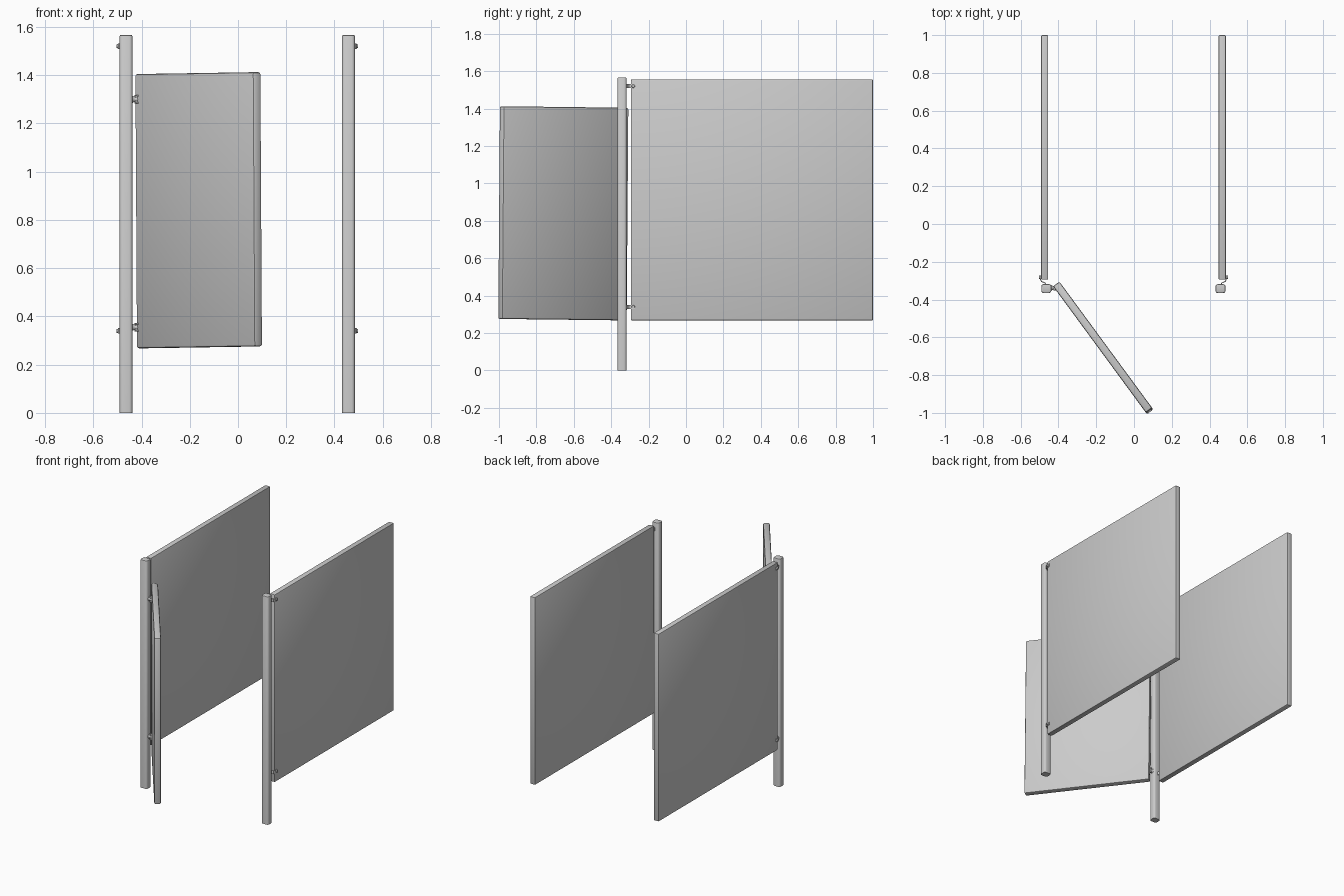
import bpy, bmesh, math
from mathutils import Matrix, Vector

if "Cube" in bpy.data.objects:
    bpy.data.objects.remove(bpy.data.objects["Cube"])


def finish(bm, name, matrix=None):
    if matrix:
        bm.transform(matrix)
    bmesh.ops.recalc_face_normals(bm, faces=bm.faces)
    me = bpy.data.meshes.new(name)
    bm.to_mesh(me)
    bm.free()
    ob = bpy.data.objects.new(name, me)
    bpy.context.collection.objects.link(ob)
    bpy.ops.object.select_all(action='DESELECT')
    ob.select_set(True)
    bpy.context.view_layer.objects.active = ob
    bpy.ops.object.shade_smooth_by_angle(angle=math.radians(35))
    return ob


def box(name, size, matrix, bevel=0.0, segments=1, vertical_bevel=0.0):
    bm = bmesh.new()
    bmesh.ops.create_cube(bm, size=1)
    bmesh.ops.scale(bm, vec=size, verts=bm.verts)
    if vertical_bevel:
        edges = [e for e in bm.edges
                 if abs(e.verts[0].co.z - e.verts[1].co.z) > 1e-4]
        bmesh.ops.bevel(bm, geom=edges, offset=vertical_bevel, segments=3,
                        profile=0.5, affect='EDGES')
    if bevel:
        if vertical_bevel:
            top = max(v.co.z for v in bm.verts)
            edges = [e for e in bm.edges
                     if all(abs(v.co.z - top) < 1e-5 for v in e.verts)]
        else:
            edges = list(bm.edges)
        bmesh.ops.bevel(bm, geom=edges, offset=bevel, segments=segments,
                        profile=0.5, affect='EDGES')
    return finish(bm, name, matrix)


def cylinder(name, r1, r2, start, end, sides=16):
    a, b = Vector(start), Vector(end)
    bm = bmesh.new()
    bmesh.ops.create_cone(bm, cap_ends=True, segments=sides, radius1=r1,
                          radius2=r2, depth=(b - a).length)
    rot = (b - a).to_track_quat('Z', 'Y').to_matrix().to_4x4()
    return finish(bm, name, Matrix.Translation((a + b) / 2) @ rot)


def clip(name, points, z, height):
    # flat strip bent along its centre line, extruded vertically
    half = 0.0025
    pts = [Vector(p) for p in points]
    left, right = [], []
    for i, p in enumerate(pts):
        d = (pts[min(i + 1, len(pts) - 1)] - pts[max(i - 1, 0)]).normalized()
        n = Vector((-d.y, d.x)) * half
        left.append(p + n)
        right.append(p - n)
    bm = bmesh.new()
    face = bm.faces.new([bm.verts.new((p.x, p.y, z - height / 2))
                         for p in left + right[::-1]])
    res = bmesh.ops.extrude_face_region(bm, geom=[face])
    verts = [v for v in res['geom'] if isinstance(v, bmesh.types.BMVert)]
    bmesh.ops.translate(bm, vec=(0, 0, height), verts=verts)
    return finish(bm, name)


T = Matrix.Translation

# Side walls, posts and wall brackets on both sides
for side, label in ((-1, "left"), (1, "right")):
    cx = -0.003
    box(f"{label}_wall", (0.038, 1.295, 1.289),
        T((cx + side * 0.470, 0.3525, 0.9115)), 0.006, 2)
    box(f"{label}_post", (0.053, 0.048, 1.567),
        T((cx + side * 0.461, -0.342, 0.7835)), 0.006, 2, 0.013)
    for z, level in ((0.34, "lower"), (1.52, "upper")):
        path = [(0.491, -0.272), (0.491, -0.295), (0.487, -0.304),
                (0.478, -0.308), (0.468, -0.312), (0.465, -0.320)]
        clip(f"{label}_{level}_wall_bracket",
             [(cx + side * x, y) for x, y in path], z, 0.022)
        cylinder(f"{label}_{level}_bracket_screw", 0.010, 0.008,
                 (cx + side * 0.488, -0.282, z),
                 (cx + side * 0.500, -0.282, z))

# Door panel, standing ajar with a very slight tilt
door = (T((-0.163, -0.656, 0.84))
        @ Matrix.Rotation(math.radians(-53.7), 4, 'Z')
        @ Matrix.Rotation(math.radians(-0.55), 4, 'Y'))
box("door", (0.830, 0.042, 1.137), door, 0.009, 2)

# Door hinges: neck from the post and a fork holding the door edge
for z, level in ((0.355, "lower"), (1.30, "upper")):
    cylinder(f"{level}_hinge_base", 0.016, 0.011,
             (-0.439, -0.338, z), (-0.430, -0.338, z))
    cylinder(f"{level}_hinge_neck", 0.010, 0.010,
             (-0.433, -0.338, z), (-0.405, -0.338, z))
    for dz in (-0.014, 0.014):
        box(f"{level}_hinge_fork", (0.028, 0.022, 0.007),
            T((-0.413, -0.341, z + dz)), 0.002)
    cylinder(f"{level}_hinge_pin", 0.008, 0.008,
             (-0.421, -0.338, z - 0.017), (-0.421, -0.338, z + 0.017))
